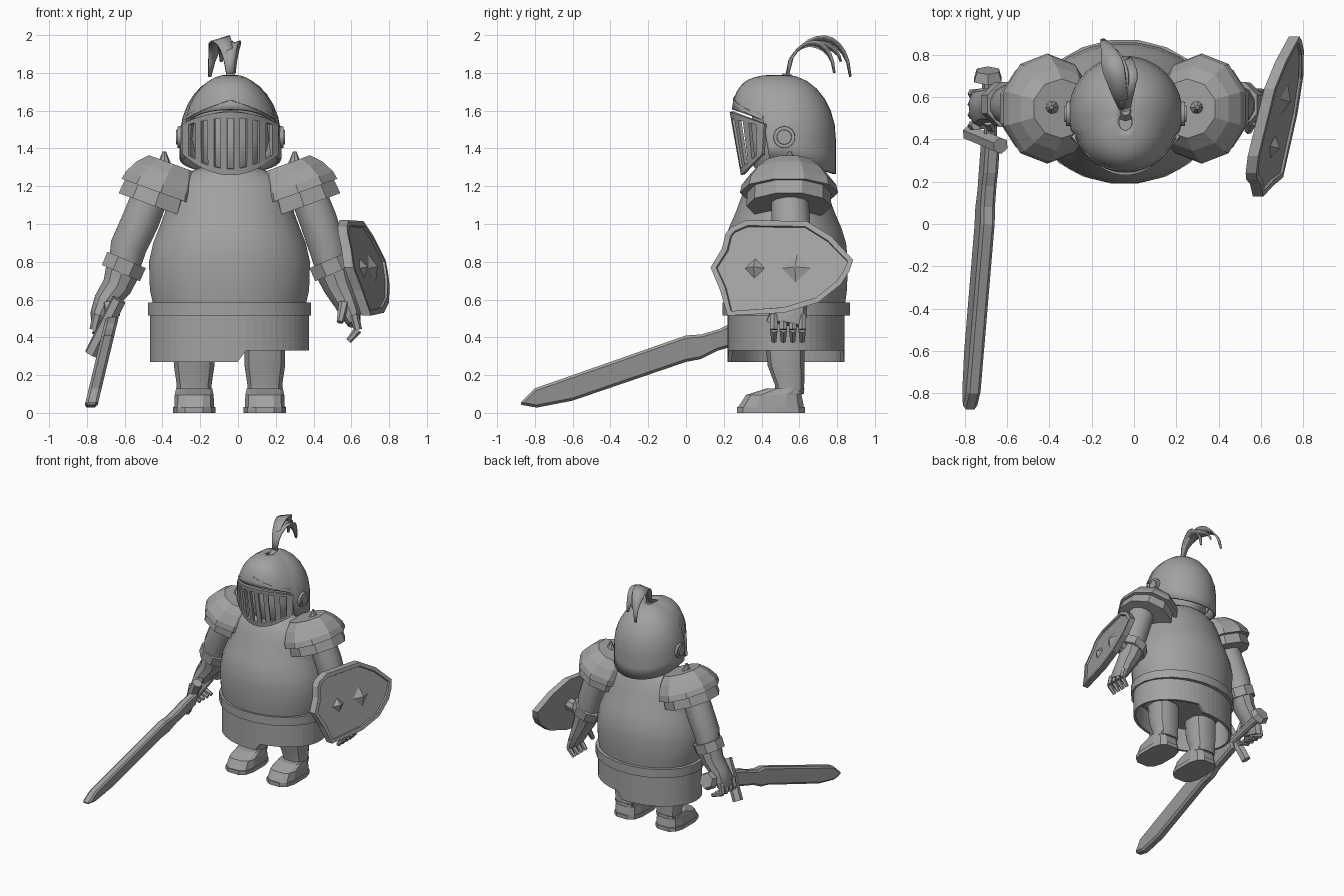
import bpy, bmesh
from math import sin, cos, pi
from mathutils import Vector

if "Cube" in bpy.data.objects:
    bpy.data.objects.remove(bpy.data.objects["Cube"])

steel = bpy.data.materials.new("grey steel")
steel.use_nodes = True
GREY = (0.36, 0.36, 0.36, 1)
steel.diffuse_color = GREY
steel.node_tree.nodes["Principled BSDF"].inputs["Base Color"].default_value = GREY

C = -0.045   # body centre line in x
CY = 0.53    # body centre in y


def finish(name, bm, smooth=True, thick=0, bevel=0):
    bmesh.ops.recalc_face_normals(bm, faces=bm.faces)
    me = bpy.data.meshes.new(name)
    bm.to_mesh(me)
    bm.free()
    me.materials.append(steel)
    ob = bpy.data.objects.new(name, me)
    bpy.context.collection.objects.link(ob)
    if smooth:
        bpy.ops.object.select_all(action='DESELECT')
        ob.select_set(True)
        bpy.context.view_layer.objects.active = ob
        bpy.ops.object.shade_smooth_by_angle(angle=0.6)
    if thick:
        mod = ob.modifiers.new("thickness", 'SOLIDIFY')
        mod.thickness, mod.offset = thick, 0
    if bevel:
        ob.modifiers.new("bevel", 'BEVEL').width = bevel
        ob.modifiers["bevel"].segments = 1
    return ob


def loft(name, rings, n=16, axis=(0, 0, 1), power=1.0, smooth=True):
    """Skin rings (x, y, z, ru, rv); axis None makes rings follow the path."""
    bm = bmesh.new()
    pts = [Vector(r[:3]) for r in rings]
    loops = []
    for k, r in enumerate(rings):
        t = Vector(axis) if axis else pts[min(k + 1, len(pts) - 1)] - pts[max(k - 1, 0)]
        t.normalize()
        u = Vector((0, 1, 0)).cross(t).normalized()
        v = t.cross(u)
        loop = []
        for i in range(n):
            a = 2 * pi * (i + 0.5) / n
            c, s = cos(a), sin(a)
            c = abs(c) ** power * (1 if c > 0 else -1)
            s = abs(s) ** power * (1 if s > 0 else -1)
            loop.append(bm.verts.new(pts[k] + u * c * r[3] + v * s * r[4]))
        loops.append(loop)
    for a, b in zip(loops, loops[1:]):
        for i in range(n):
            bm.faces.new((a[i], a[(i + 1) % n], b[(i + 1) % n], b[i]))
    bm.faces.new(loops[0])
    bm.faces.new(loops[-1])
    return finish(name, bm, smooth)


def shell(name, fn, nu, nv, closed=False, skip=lambda i, j: False, thick=0.02, smooth=True):
    """Grid surface from fn(i, j) with thickness."""
    bm = bmesh.new()
    g = [[bm.verts.new(fn(i, j)) for j in range(nv)] for i in range(nu)]
    for i in range(nu if closed else nu - 1):
        for j in range(nv - 1):
            if not skip(i, j):
                k = (i + 1) % nu
                bm.faces.new((g[i][j], g[k][j], g[k][j + 1], g[i][j + 1]))
    return finish(name, bm, smooth, thick)


def rod(name, a, b, r1, r2, n=6):
    a, b = Vector(a), Vector(b)
    bm = bmesh.new()
    bmesh.ops.create_cone(bm, cap_ends=True, segments=n, radius1=r1, radius2=r2, depth=(b - a).length)
    bm.transform((b - a).to_track_quat('Z', 'Y').to_matrix().to_4x4())
    bmesh.ops.translate(bm, vec=(a + b) / 2, verts=bm.verts)
    return finish(name, bm, n > 8)


def prism(name, outline, plane, thick, bevel=0, inset=0):
    """Plate drawn in (y, z), laid on x = plane(y, z)."""
    bm = bmesh.new()
    outer = [bm.verts.new((plane(y, z), y, z)) for y, z in outline]
    inner = [bm.verts.new((plane(y, z) - thick, y, z)) for y, z in outline]
    face = bm.faces.new(outer)
    bm.faces.new(inner)
    for i in range(len(outer)):
        k = (i + 1) % len(outer)
        bm.faces.new((outer[i], outer[k], inner[k], inner[i]))
    bmesh.ops.recalc_face_normals(bm, faces=bm.faces)
    if inset:
        bmesh.ops.inset_region(bm, faces=[face], thickness=inset, depth=0)
        bmesh.ops.inset_region(bm, faces=[face], thickness=0.004, depth=-0.012)
    return finish(name, bm, False, bevel=bevel)


# Torso, belt and open skirt
body = [(0.54, .40, .315), (0.65, .425, .33), (0.8, .43, .335), (0.9, .407, .325), (0.98, .375, .3),
        (1.06, .345, .265), (1.14, .33, .235), (1.22, .305, .2), (1.265, .24, .175), (1.3, .15, .14)]
loft("torso", [(C, CY - .005, z, rx, ry) for z, rx, ry in body], 24)
loft("belt", [(C, CY, z, .438, .342) for z in (.515, .585)], 20)


def skirt_point(i, j):
    a = 2 * pi * i / 60
    x = C + .412 * cos(a)
    low = .33 if x > .02 else .27
    return Vector((x, CY + .3 * sin(a), .54 if j else low))


shell("skirt", skirt_point, 60, 2, closed=True, smooth=False)
loft("hips", [(C, CY, .4, .3, .2), (C, CY, .52, .4, .29)], 16)

# Legs and boots
for s, side in ((1, "left"), (-1, "right")):
    x = C + s * .187
    loft(side + "_leg", [(x, .548, .10, .095, .08), (x, .548, .15, .095, .08),
                         (x, .53, .25, .11, .1), (x, .52, .42, .11, .11)], 12, power=.75)
    loft(side + "_boot", [(x, .45, .03, .108, .178), (x, .465, .095, .105, .15),
                          (x, .525, .128, .098, .105)], 12, power=.6, smooth=False)
    loft(side + "_sole", [(x, .45, 0, .115, .185), (x, .45, .032, .115, .185)], 12, power=.65)

# Helmet dome with face opening and jutting brow
HX, TOP = -.04, 1.78


def dome(a, z, grow=0):
    f = cos(a)
    u = max(0, (z - 1.45) / (TOP + .001 - 1.45))
    p = 2 + 1.7 * max(f, 0) ** 3
    r = (.26 + .018 * max(f, 0) ** 2) * (1 - u ** p) ** (1 / p) + grow
    return Vector((HX + r * sin(a), .525 - r * f, z))


def helmet_point(i, j):
    a = 2 * pi * i / 40
    f = cos(a)
    low = 1.535 + .07 * (f - .35) / .65 if f > .35 else 1.345 + .08 * min(f, 0)
    return dome(a, low + (TOP - low) * sin(j / 9 * pi / 2))


def brow_point(i, j):
    a = (i - 7) * pi / 20
    return dome(a, 1.55 + .105 * (1 - abs(i - 7) / 7) + .02 * j, .006)


shell("helmet", helmet_point, 40, 10, closed=True, thick=.018)
shell("brow_ridge", brow_point, 15, 2, thick=.014, smooth=False)
loft("head", [(HX, .53, 1.25, .13, .14), (HX, .53, 1.33, .18, .19), (HX, .53, 1.45, .21, .2),
              (HX, .53, 1.6, .19, .18)], 16)


# Visor with seven slots
def visor_point(i, j):
    u = (i - 7.5) / 7.5
    v = (0, .1, .9, 1)[j]
    z = (1.26 + .11 * u * u) * (1 - v) + (1.595 - .065 * u * u) * v
    y = (.3 + .11 * u * u) * (1 - v) + (.24 + .18 * u * u) * v
    return Vector((HX + .248 * u, y, z))


shell("visor", visor_point, 16, 4, skip=lambda i, j: i % 2 == 1 and j == 1, smooth=False)
for s in (1, -1):
    rod("visor_hinge", (HX + s * .24, .52, 1.46), (HX + s * .28, .52, 1.46), .06, .057, 16)
    rod("hinge_cap", (HX + s * .27, .52, 1.46), (HX + s * .288, .52, 1.46), .042, .038, 16)

# Plume
rod("plume_socket", (HX, .53, 1.755), (HX, .535, 1.795), .045, .022, 10)
for ex, ey, top, end, w in ((-.15, .87, 1.98, 1.78, .1), (-.09, .82, 1.955, 1.86, .08), (-.02, .785, 1.955, 1.8, .09)):
    def feather(i, j):
        t = i / 10
        arc = sin(pi * t ** .9) ** .75 if 0 < t < 1 else 0
        base = 1.785 + (end - 1.785) * t
        width = w * min(.4 + 1.2 * t, 1, .15 + 2 * (1 - t))
        side = (j - .5) * width
        y = .535 + (ey - .535) * (.25 * t + .75 * sin(t * pi / 2) ** 1.5)
        return Vector((HX + (ex - HX) * t + side, y + .25 * side, base + (top - base) * arc + .3 * side * arc))
    shell("plume_feather", feather, 11, 2, thick=.01)

# Shoulder plates, arms and cuffs
for s, side in ((1, "left"), (-1, "right")):
    def along(d, ru, rv, shift=.372):
        return (C + s * (shift - .3 * d), .545, 1.165 + .95 * d, ru, rv)
    axis = (-.34 * s, 0, .94)
    loft(side + "_shoulder_band", [along(-.075, .215, .225), along(.03, .2, .22)], 10, axis, smooth=False)
    loft(side + "_shoulder_plate", [along(.0, .23, .26, .365), along(.045, .22, .25, .365),
                                    along(.11, .19, .2, .355), along(.16, .145, .14, .345)], 10, axis, smooth=False)
    x = C + s * .345
    rod(side + "_shoulder_stud", (x, .55, 1.31), (x, .55, 1.385), .04, .008, 8)

    # The sword arm reaches further out than the shield arm
    out = 0 if s > 0 else .02
    elbow, wrist = C + s * (.54 + out), C + s * (.615 + 2 * out)
    loft(side + "_arm", [(C + s * .42, .55, 1.15, .1, .1), (C + s * .47, .555, 1.02, .103, .105),
                         (C + s * (.515 + out), .56, .88, .1, .1), (elbow, .565, .76, .085, .09)], 12, None)
    loft(side + "_cuff", [(elbow - s * .015, .565, .81, .12, .115), (elbow + s * .015, .565, .74, .118, .11)],
         8, None, smooth=False)
    loft(side + "_gauntlet", [(elbow, .565, .77, .1, .1), (elbow + s * .035, .565, .67, .083, .088),
                              (wrist, .56, .59, .068, .08), (wrist + s * .03, .55, .52, .055, .09),
                              (wrist + s * .045, .54, .47, .035, .085)], 10, None)
    # Fingers curl in two joints, round the grip on the sword side
    for k in range(4):
        y = .465 + .05 * k
        root = wrist + s * .045
        knuckle = (root + s * .02, y, .44)
        tip = (root - .03, y, .38) if s > 0 else (root + .075, y, .40)
        rod(side + "_finger", (root, y, .52), knuckle, .025, .022)
        rod(side + "_finger_tip", knuckle, tip, .022, .015)
    rod(side + "_thumb", (wrist - s * .01, .49, .58), (wrist - s * .03, .44, .48), .028, .018)


# Shield, leaning outward, with two raised diamonds
def shield_x(y, z):
    return .70 + .24 * (y - .5) - .28 * (z - .77)


prism("shield", [(.13, .77), (.19, .87), (.21, .95), (.24, .985), (.32, 1.02), (.64, 1.015), (.77, .935),
                 (.885, .81), (.865, .75), (.82, .68), (.7, .585), (.52, .53), (.22, .515), (.18, .65)],
      shield_x, .05, inset=.03)
for y, r in ((.365, .055), (.585, .08)):
    base = Vector((shield_x(y, .765) - .014, y, .765))
    rod("shield_diamond", base, base + Vector((1, -.24, .28)) * .03, r, .004, 4)
rod("shield_strap", (.5, .56, .74), (.68, .56, .78), .05, .05, 8)


# Sword
def blade_x(y, z):
    return -.753 + .24 * z


prism("sword_blade", [(.40, .52), (.24, .475), (.18, .445), (.08, .415), (0, .41), (-.8, .13), (-.885, .045),
                      (-.79, .028), (-.6, .065), (0, .27), (.08, .285), (.17, .33), (.24, .35), (.40, .40)],
      blade_x, .068, bevel=.014)
rod("sword_guard", (-.775, .43, .31), (-.63, .37, .6), .04, .04, 6)
rod("sword_grip", (-.675, .38, .46), (-.69, .71, .56), .032, .032, 10)
rod("sword_pommel", (-.69, .68, .55), (-.69, .725, .565), .075, .06, 6)
